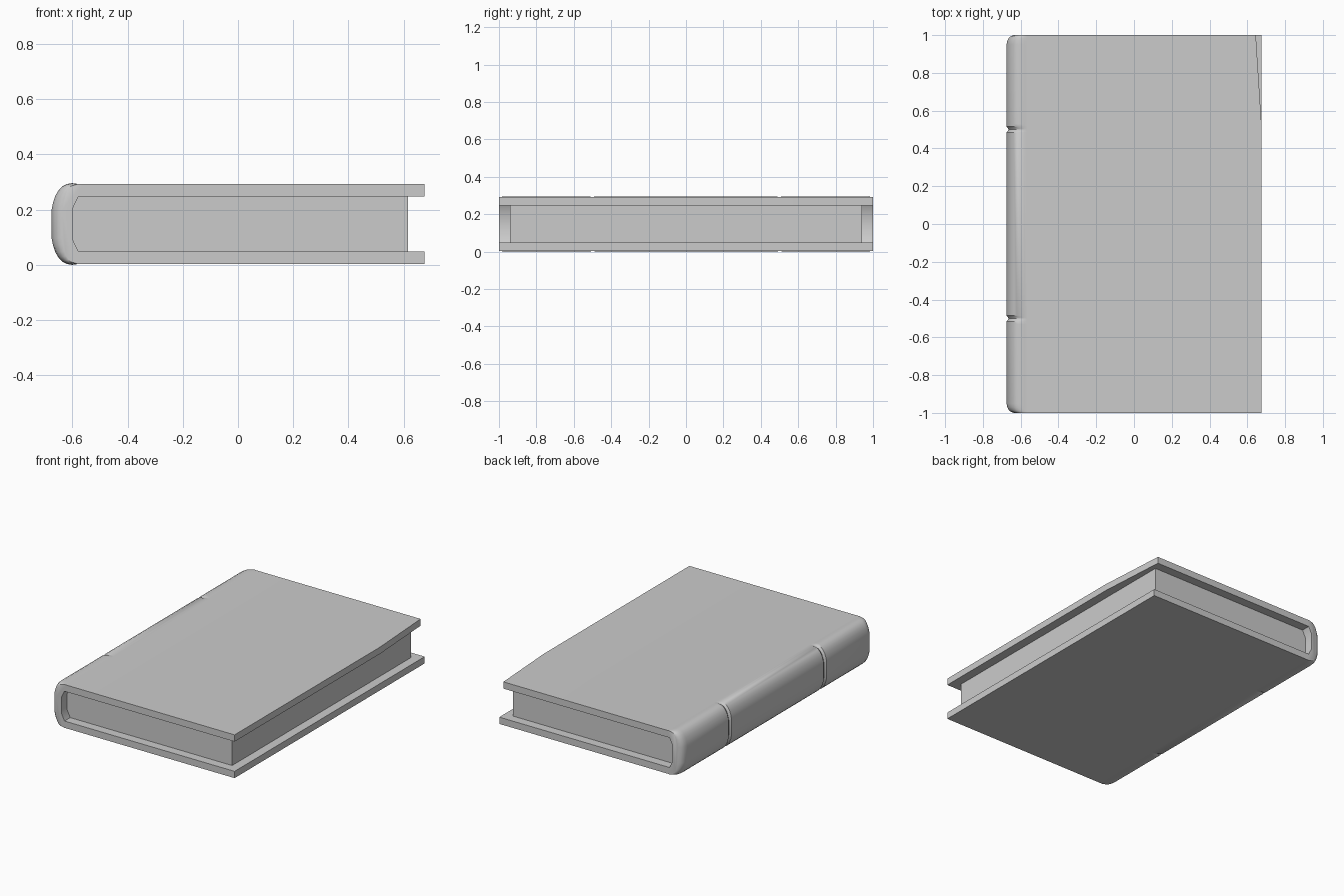
import bpy, bmesh

if "Cube" in bpy.data.objects:
    bpy.data.objects.remove(bpy.data.objects["Cube"])

MID = 0.148  # mid height of the book


def make_prism(name, rings, angle=None):
    """Skin a list of equal-length closed rings and cap both ends."""
    bm = bmesh.new()
    loops = [[bm.verts.new(p) for p in ring] for ring in rings]
    n = len(loops[0])
    for a, b in zip(loops, loops[1:]):
        for i in range(n):
            j = (i + 1) % n
            bm.faces.new((a[i], a[j], b[j], b[i]))
    bm.faces.new(loops[0])
    bm.faces.new(loops[-1])
    bmesh.ops.recalc_face_normals(bm, faces=bm.faces)
    mesh = bpy.data.meshes.new(name)
    bm.to_mesh(mesh)
    bm.free()
    obj = bpy.data.objects.new(name, mesh)
    bpy.context.collection.objects.link(obj)
    if angle:
        bpy.context.view_layer.objects.active = obj
        obj.select_set(True)
        bpy.ops.object.shade_smooth_by_angle(angle=angle)
        obj.select_set(False)
    return obj


def mirror_profile(half):
    """Half profile (x, height above mid) -> full, top to bottom."""
    return half + [(x, -h) for x, h in reversed(half)]


# Cover: C-shaped section, outer skin round the spine, then inner skin
BOARD = [(0.675, 0.144), (-0.565, 0.144), (-0.58, 0.145)]
SPINE = [(-0.60, 0.148), (-0.62, 0.145), (-0.637, 0.136), (-0.65, 0.122),
         (-0.661, 0.104), (-0.67, 0.078), (-0.675, 0.053)]
outer = mirror_profile(BOARD + SPINE)
inner = mirror_profile([(0.675, 0.099), (-0.578, 0.099), (-0.60, 0.054)])[::-1]


def cover_ring(y, shrink, groove):
    # the upper board's fore edge slants in near the back corner
    trim = 0.03 * max(0, y - 0.53) / 0.47
    ring = []
    for x, h in outer:
        if x <= -0.60:
            x, h = -0.59 + (x + 0.59) * (1 - shrink), h * (1 - shrink * 0.12)
            x += groove * min(1, (-0.59 - x) / 0.04)
            h *= 1 - groove * 4
        ring.append((x, y, h))
    ring += [(x, y, h) for x, h in inner]
    return [(x - trim if x > 0.6 and h > 0 else x, y, h + MID)
            for x, y, h in ring]


# Stations along the spine: rounded ends and two pressed grooves
half = [(1.0, 0.45, 0), (0.995, 0.28, 0), (0.985, 0.14, 0), (0.97, 0.05, 0),
        (0.95, 0, 0), (0.53, 0, 0), (0.515, 0, 0), (0.507, 0, 0.007),
        (0.50, 0, 0.01), (0.493, 0, 0.007), (0.485, 0, 0)]
stations = [(-y, s, g) for y, s, g in half] + half[::-1]
make_prism("book_cover", [cover_ring(*s) for s in stations], 0.6)

# Page block: follows the hollow of the spine
pages = mirror_profile([(0.615, 0.099), (-0.578, 0.099), (-0.60, 0.054)])
make_prism("page_block",
           [[(x, y, h + MID) for x, h in pages] for y in (-0.94, 0.94)])
